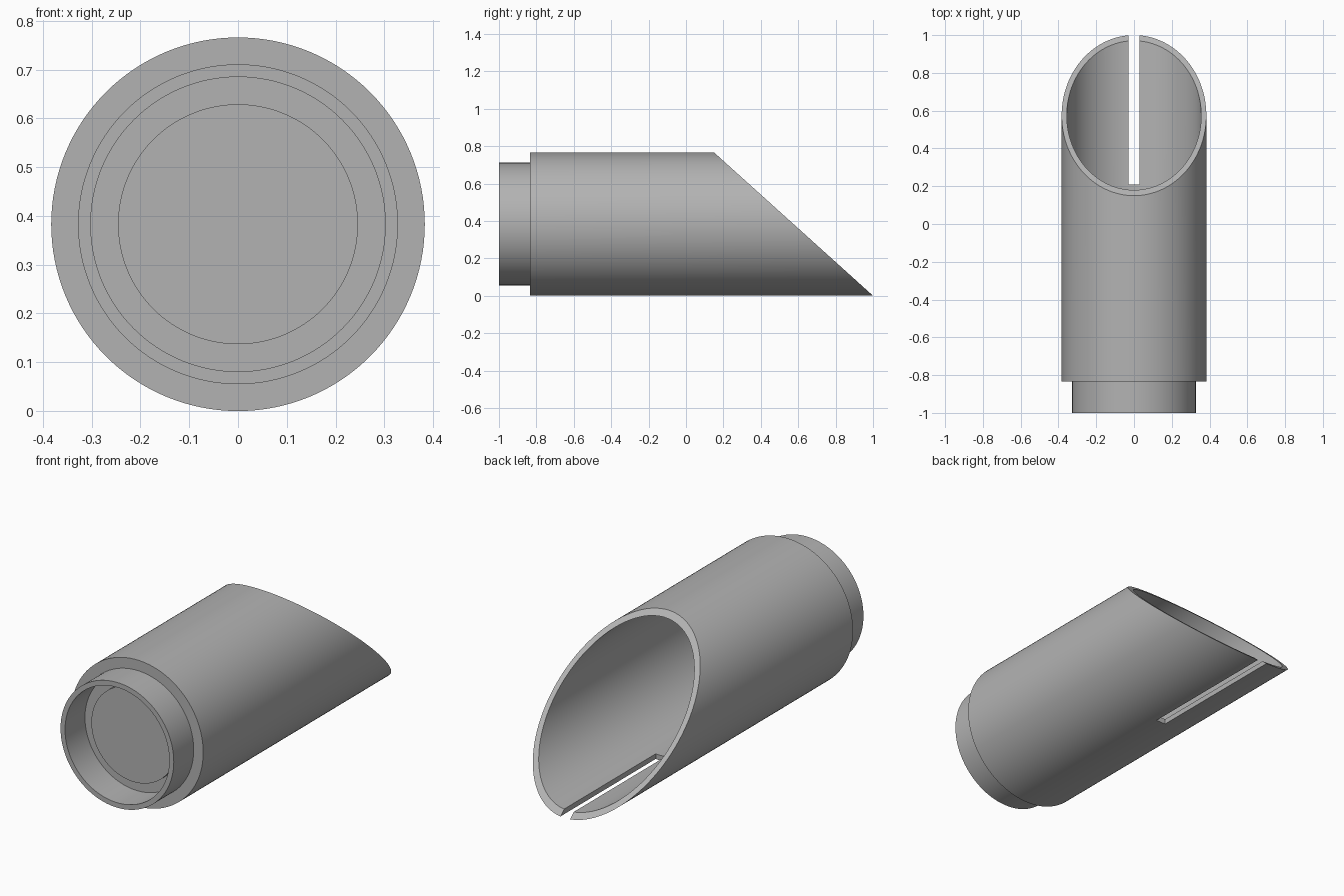
import bpy, bmesh
from math import sin, cos, tau, radians

cube = bpy.data.objects.get("Cube")
if cube:
    bpy.data.objects.remove(cube, do_unlink=True)

RADIUS, WALL, SEGMENTS = 0.383, 0.027, 128
TIP, SLOPE = 1.0, 0.85 / 0.766      # slanted mouth: y = TIP - SLOPE * z

steel = bpy.data.materials.new("satin grey metal")
steel.use_nodes = True
colour = (0.45, 0.45, 0.45, 1)
steel.diffuse_color = colour
steel.node_tree.nodes["Principled BSDF"].inputs["Base Color"].default_value = colour


def finish(bm, name):
    bmesh.ops.recalc_face_normals(bm, faces=bm.faces)
    mesh = bpy.data.meshes.new(name)
    bm.to_mesh(mesh)
    bm.free()
    obj = bpy.data.objects.new(name, mesh)
    bpy.context.collection.objects.link(obj)
    mesh.materials.append(steel)
    return obj


def lathe(name, profile):
    """Revolve (y, radius) points about the tube axis; y of None lies on the slanted mouth."""
    bm = bmesh.new()
    rings = []
    for y, r in profile:
        ring = []
        for i in range(SEGMENTS):
            a = tau * i / SEGMENTS
            z = RADIUS + r * sin(a)
            ring.append(bm.verts.new((r * cos(a), TIP - SLOPE * z if y is None else y, z)))
        rings.append(ring)
    for a, b in zip(rings, rings[1:]):
        for i in range(SEGMENTS):
            j = (i + 1) % SEGMENTS
            bm.faces.new((a[i], a[j], b[j], b[i]))
    bm.faces.new(rings[0])
    bm.faces.new(rings[-1])
    return finish(bm, name)


# Hollow body: raised disc in the socket, neck, shoulder, slanted mouth, inner cavity
body = lathe("slanted_tube", [
    (-0.862, 0.246), (-0.835, 0.246), (-0.835, 0.302), (-1.0, 0.302),
    (-1.0, 0.328), (-0.835, 0.328), (-0.835, RADIUS),
    (None, RADIUS), (None, RADIUS - WALL), (-0.808, RADIUS - WALL)])

# Slot along the bottom of the mouth
bm = bmesh.new()
bmesh.ops.create_cube(bm, size=1)
for v in bm.verts:
    v.co.x *= 0.056
    v.co.y = 0.21 if v.co.y < 0 else 1.2
    v.co.z *= 0.2
cutter = finish(bm, "slot_cutter")
cutter.hide_render = True
cutter.hide_set(True)

slot = body.modifiers.new("slot", "BOOLEAN")
slot.object = cutter
slot.operation = "DIFFERENCE"
slot.solver = "EXACT"

# Bake the slot, then smooth the round walls
bpy.context.view_layer.objects.active = body
body.select_set(True)
bpy.ops.object.modifier_apply(modifier=slot.name)
bpy.data.objects.remove(cutter, do_unlink=True)
bpy.ops.object.shade_smooth_by_angle(angle=radians(30))
